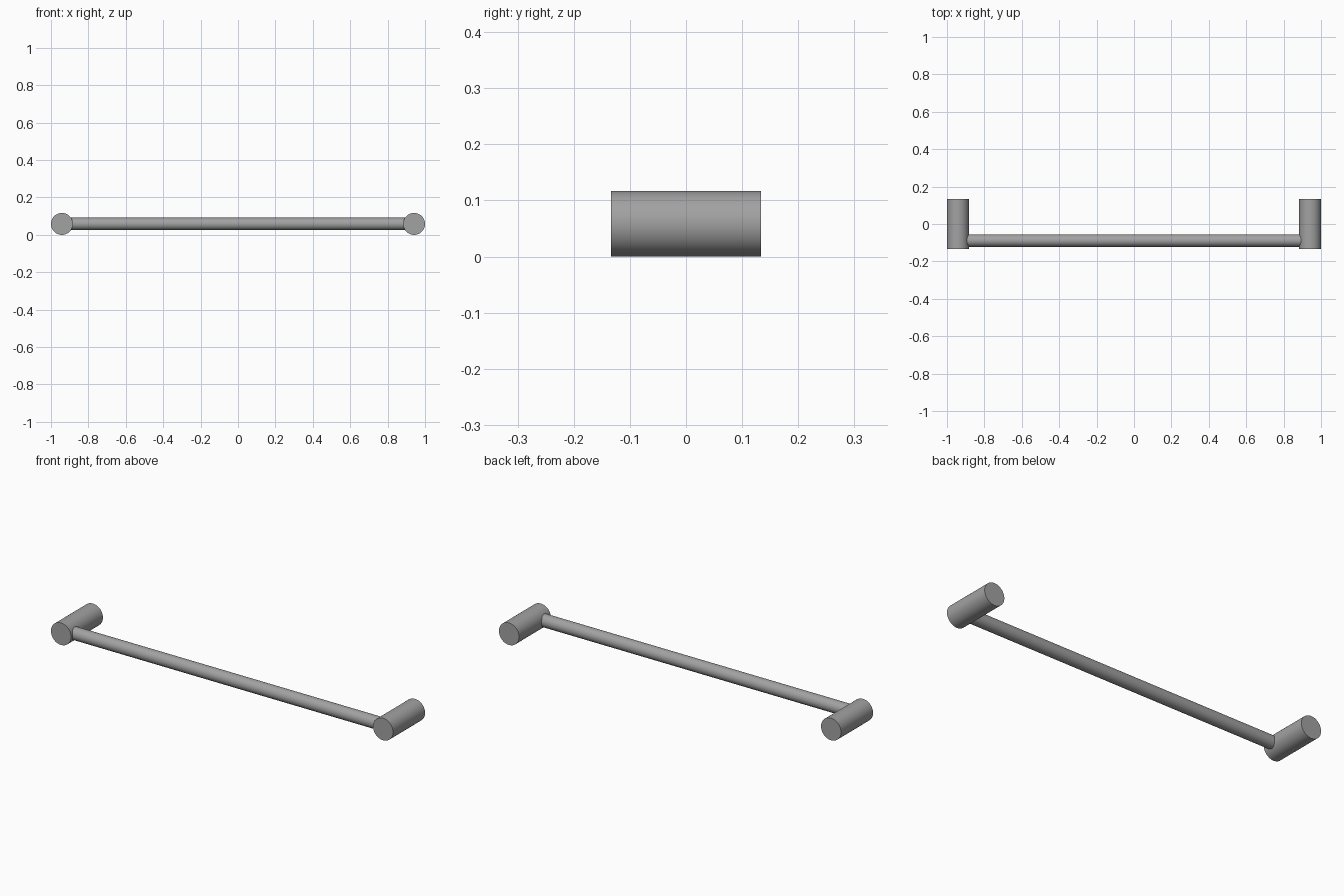
import bpy
from math import pi

if "Cube" in bpy.data.objects:
    bpy.data.objects.remove(bpy.data.objects["Cube"])

R_POST, R_BAR = 0.0585, 0.033
X_POST = 1.0 - R_POST

# Dark grey metal
metal = bpy.data.materials.new("dark_grey_metal")
metal.diffuse_color = (0.36, 0.36, 0.36, 1)
metal.use_nodes = True
metal.node_tree.nodes["Principled BSDF"].inputs["Base Color"].default_value = metal.diffuse_color


def rod(name, radius, length, location, rotation):
    bpy.ops.mesh.primitive_cylinder_add(vertices=64, radius=radius, depth=length,
                                        location=location, rotation=rotation)
    obj = bpy.context.object
    obj.name = name
    bpy.ops.object.transform_apply(location=False, rotation=True, scale=True)
    bpy.ops.object.shade_smooth_by_angle(angle=pi / 6)
    obj.data.materials.append(metal)
    return obj


# Wall posts, running front to back at each end
for side, name in ((-1, "left_post"), (1, "right_post")):
    rod(name, R_POST, 0.267, (side * X_POST, 0, R_POST), (pi / 2, 0, 0))

# Rail, set near the front of the posts with its ends buried in them
rod("rail", R_BAR, 2 * X_POST - 0.04, (0, -0.089, R_POST), (0, pi / 2, 0))
